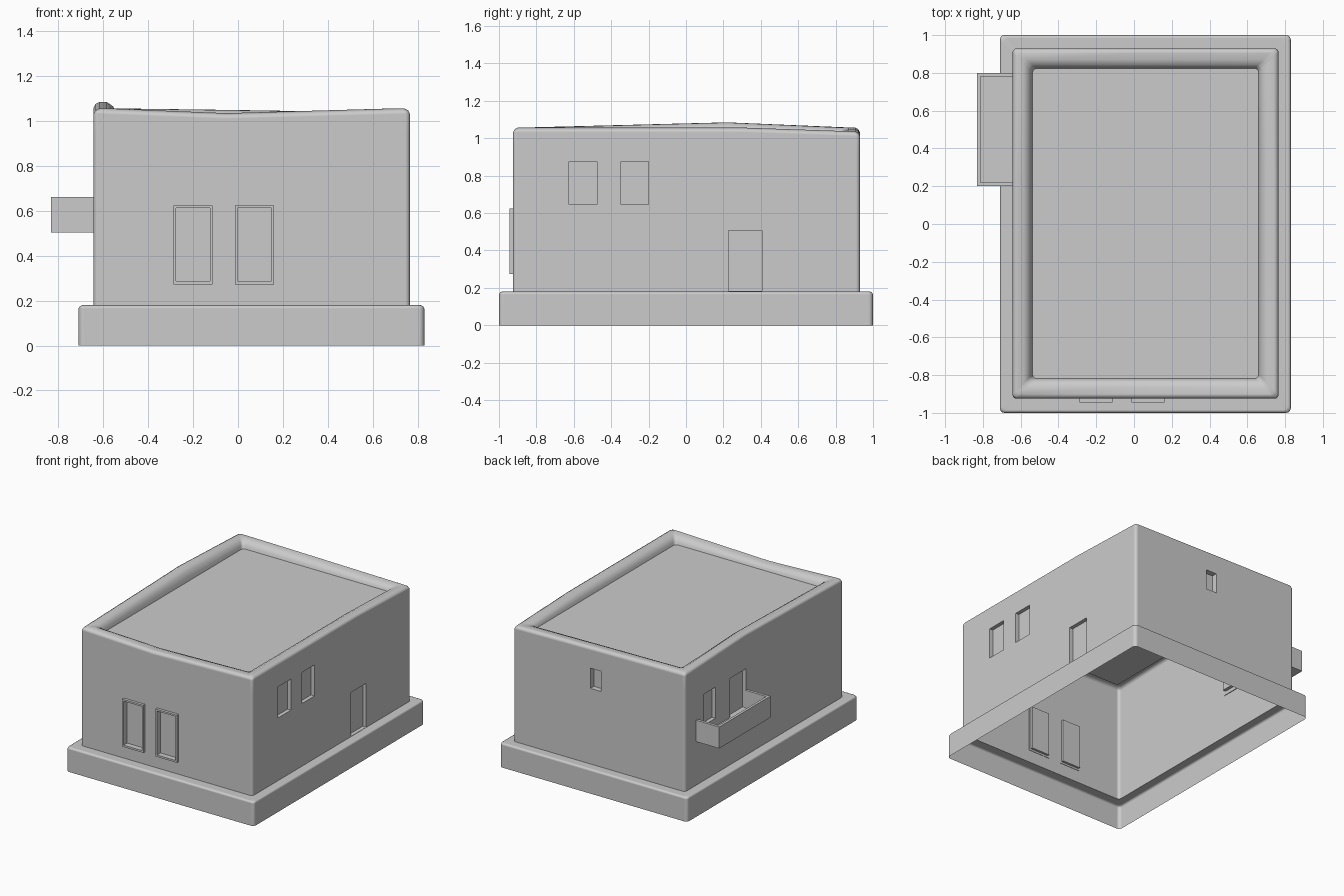
import bpy, bmesh, math

if "Cube" in bpy.data.objects:
    bpy.data.objects.remove(bpy.data.objects["Cube"])

def link(name, bm):
    bmesh.ops.recalc_face_normals(bm, faces=bm.faces)
    me = bpy.data.meshes.new(name)
    bm.to_mesh(me)
    bm.free()
    ob = bpy.data.objects.new(name, me)
    bpy.context.collection.objects.link(ob)
    return ob

def box(name, x0, x1, y0, y1, z0, z1):
    bm = bmesh.new()
    bmesh.ops.create_cube(bm, size=1)
    for v in bm.verts:
        v.co.x = (x0 + x1) / 2 + v.co.x * (x1 - x0)
        v.co.y = (y0 + y1) / 2 + v.co.y * (y1 - y0)
        v.co.z = (z0 + z1) / 2 + v.co.z * (z1 - z0)
    return link(name, bm)

def select(ob):
    bpy.ops.object.select_all(action='DESELECT')
    ob.select_set(True)
    bpy.context.view_layer.objects.active = ob

def cut(ob, *bounds):
    """Subtract a box from ob."""
    c = box("cutter", *bounds)
    c.hide_render = True
    m = ob.modifiers.new("cut", 'BOOLEAN')
    m.operation, m.solver, m.object = 'DIFFERENCE', 'EXACT', c
    select(ob)
    bpy.ops.object.modifier_apply(modifier=m.name)
    bpy.data.objects.remove(c)

def smooth(ob):
    select(ob)
    bpy.ops.object.shade_smooth_by_angle(angle=math.radians(40))
    w = ob.modifiers.new("flat_walls", 'WEIGHTED_NORMAL')
    w.keep_sharp = True
    w.weight = 100

# rounded rectangle ring with one extra point per side, which carries the sag
MID = {'front': -0.05, 'right': 0.3, 'back': 0.0, 'left': 0.22}
SAG = {'front': -0.022, 'right': 0.0, 'back': -0.008, 'left': 0.028}
BACK_RIGHT_SAG = -0.02

def ring(bm, x0, x1, y0, y1, r, z, wave=0):
    def corner(cx, cy, a0, sag=0):
        return [(cx + r * math.cos(math.radians(a0 + t)),
                 cy + r * math.sin(math.radians(a0 + t)), z + wave * sag)
                for t in (0, 30, 60, 90)]
    def mid(x, y, side):
        return [(x, y, z + wave * SAG[side])]
    pts = (corner(x0 + r, y0 + r, 180) + mid(MID['front'], y0, 'front')
           + corner(x1 - r, y0 + r, 270) + mid(x1, MID['right'], 'right')
           + corner(x1 - r, y1 - r, 0, BACK_RIGHT_SAG) + mid(MID['back'], y1, 'back')
           + corner(x0 + r, y1 - r, 90) + mid(x0, MID['left'], 'left'))
    return [bm.verts.new(p) for p in pts]

# plinth, walls, parapet and sunken roof as one skin
bm = bmesh.new()
rings = []
for inset, z in ((0, 0), (0, 0.165), (0.005, 0.175), (0.016, 0.18)):
    rings.append(ring(bm, -0.71 + inset, 0.83 - inset, -1 + inset, 1 - inset, 0.025, z))
for inset, z, wave in ((0, 0.18, 0), (0, 0.93, 0), (0, 1.032, 1), (0.008, 1.047, 1),
                       (0.025, 1.057, 1), (0.06, 1.056, 1), (0.088, 1.042, 0.8),
                       (0.1, 1.018, 0.3), (0.106, 0.999, 0)):
    rings.append(ring(bm, -0.643 + inset, 0.766 - inset, -0.925 + inset, 0.93 - inset,
                      0.022, z, wave))
for a, b in zip(rings, rings[1:]):
    n = len(a)
    for i in range(n):
        bm.faces.new((a[i], a[(i + 1) % n], b[(i + 1) % n], b[i]))
bm.faces.new(rings[0])
bm.faces.new(rings[-1])
house = link("house_shell", bm)

# right side: two windows and a door
for y0, y1, z0, z1 in ((-0.625, -0.475, 0.645, 0.875), (-0.347, -0.20, 0.645, 0.875),
                       (0.227, 0.407, 0.182, 0.507)):
    cut(house, 0.738, 0.9, y0, y1, z0, z1)
# left side: window and balcony door
for y0, y1, z0 in ((0.575, 0.715, 0.59), (0.215, 0.405, 0.53)):
    cut(house, -0.9, -0.615, y0, y1, z0, 0.82)
# back: small window
cut(house, 0.045, 0.132, 0.89, 1.1, 0.74, 0.89)

# front: two framed windows
for i, x in enumerate((-0.2005, 0.0735)):
    hole = (x - 0.075, x + 0.075, -1.1, -0.905, 0.287, 0.612)
    cut(house, *hole)
    frame = box(f"window_frame_{i + 1}", x - 0.0875, x + 0.0875, -0.945, -0.922, 0.273, 0.625)
    cut(frame, *hole)

# open underside
bm = bmesh.new()
bm.from_mesh(house.data)
bmesh.ops.delete(bm, geom=[f for f in bm.faces if f.calc_center_median().z < 0.001],
                 context='FACES_ONLY')
bm.to_mesh(house.data)
bm.free()
smooth(house)

# balcony tray
balcony = box("balcony", -0.832, -0.638, 0.20, 0.80, 0.503, 0.662)
cut(balcony, -0.813, -0.5, 0.22, 0.78, 0.53, 0.8)
